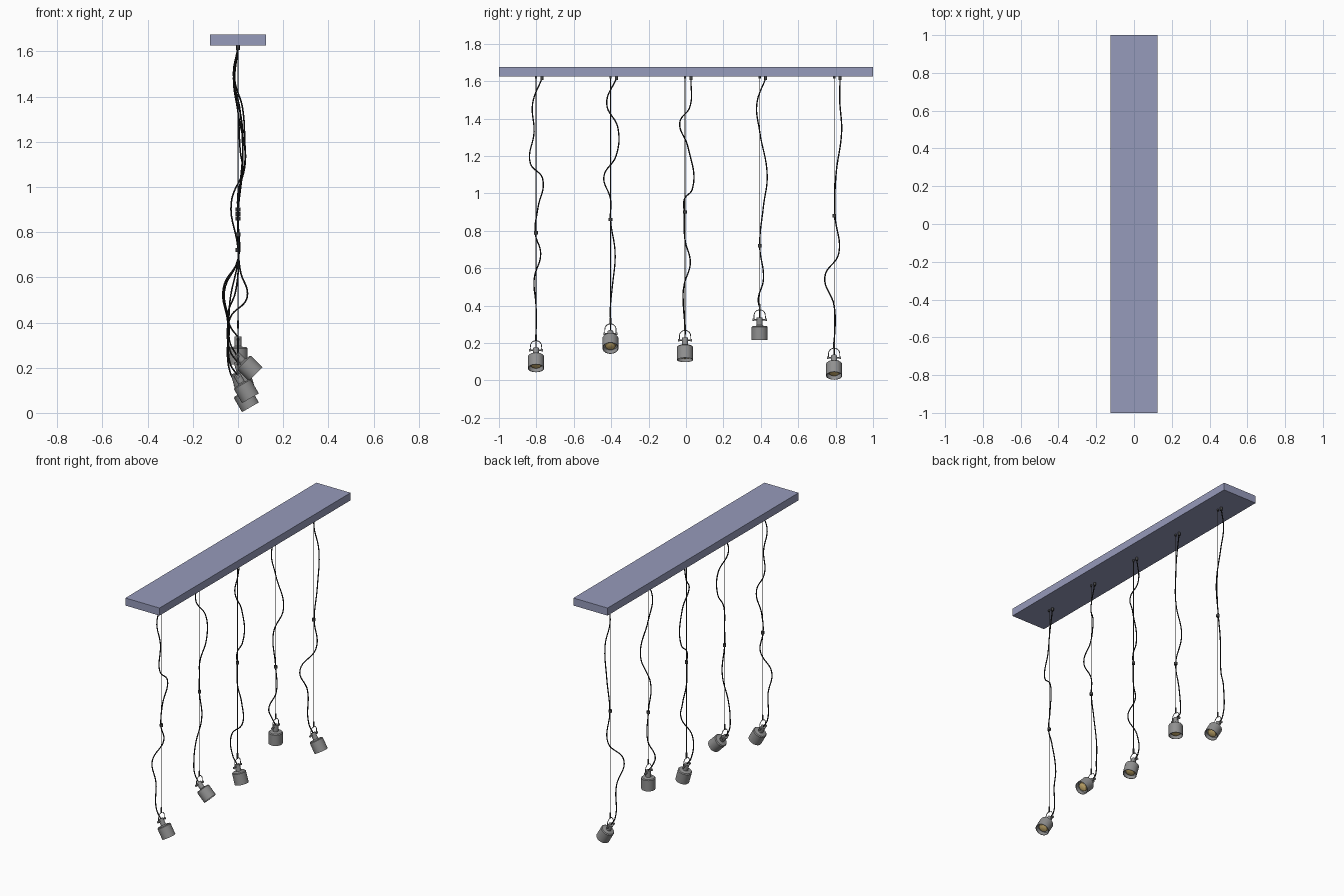
import bpy, bmesh, math
from mathutils import Matrix, Vector

if "Cube" in bpy.data.objects:
    bpy.data.objects.remove(bpy.data.objects["Cube"])


def material(name, rgb):
    m = bpy.data.materials.new(name)
    m.use_nodes = True
    m.diffuse_color = (*rgb, 1)
    bsdf = next(n for n in m.node_tree.nodes if n.type == 'BSDF_PRINCIPLED')
    bsdf.inputs["Base Color"].default_value = (*rgb, 1)
    return m


SLATE = material("slate_blue", (0.305, 0.325, 0.495))
GREY = material("metal_grey", (0.28, 0.28, 0.28))
DARK = material("dark_grey", (0.06, 0.06, 0.06))
BLACK = material("cable_black", (0.012, 0.012, 0.012))
YELLOW = material("warm_bulb", (0.75, 0.54, 0.2))


def finish(bm, name, mat, matrix=None, smooth=True):
    bmesh.ops.recalc_face_normals(bm, faces=bm.faces)
    mesh = bpy.data.meshes.new(name)
    bm.to_mesh(mesh)
    bm.free()
    ob = bpy.data.objects.new(name, mesh)
    bpy.context.collection.objects.link(ob)
    mesh.materials.append(mat)
    if matrix:
        ob.matrix_world = matrix
    if smooth:
        bpy.ops.object.select_all(action='DESELECT')
        ob.select_set(True)
        bpy.context.view_layer.objects.active = ob
        bpy.ops.object.shade_smooth_by_angle(angle=math.radians(35))
    return ob


def cylinder(name, mat, radius, length, matrix, sides=16):
    bm = bmesh.new()
    bmesh.ops.create_cone(bm, cap_ends=True, segments=sides, radius1=radius,
                          radius2=radius, depth=length)
    return finish(bm, name, mat, matrix)


def lathe(name, mat, profile, matrix, sides=32):
    bm = bmesh.new()
    verts = [bm.verts.new((r, 0, z)) for r, z in profile]
    edges = [bm.edges.new(pair) for pair in zip(verts, verts[1:])]
    bmesh.ops.spin(bm, geom=verts + edges, cent=(0, 0, 0), axis=(0, 0, 1),
                   angle=math.tau, steps=sides)
    bmesh.ops.remove_doubles(bm, verts=bm.verts, dist=0.0001)
    return finish(bm, name, mat, matrix)


def tube(name, mat, points, radius):
    curve = bpy.data.curves.new(name, 'CURVE')
    curve.dimensions = '3D'
    curve.bevel_depth = radius
    curve.bevel_resolution = 2
    curve.resolution_u = 8
    curve.use_fill_caps = True
    spline = curve.splines.new('BEZIER')
    spline.bezier_points.add(len(points) - 1)
    for bp, co in zip(spline.bezier_points, points):
        bp.co = co
        bp.handle_left_type = bp.handle_right_type = 'AUTO'
    ob = bpy.data.objects.new(name, curve)
    bpy.context.collection.objects.link(ob)
    curve.materials.append(mat)
    return ob


# Ceiling plate
TOP, UNDER = 1.675, 1.625
bm = bmesh.new()
bmesh.ops.create_cube(bm, size=1, matrix=Matrix.Translation((0, 0, (TOP + UNDER) / 2))
                      @ Matrix.Diagonal((0.25, 2, TOP - UNDER, 1)))
finish(bm, "ceiling_plate", SLATE, smooth=False)

# Lamp shade outline, hanging below its pivot, ending inside at the reflector
SHADE = [(0, 0.012), (0.016, 0.012), (0.016, -0.03), (0.022, -0.034), (0.038, -0.034),
         (0.043, -0.039), (0.043, -0.11), (0.04, -0.11), (0.039, -0.085),
         (0.03, -0.078), (0, -0.078)]
BULB = [(0, -0.1), (0.016, -0.099), (0.026, -0.096), (0.029, -0.09),
        (0.029, -0.077), (0, -0.077)]


def lamp(y, pivot, tilt, clip, sway):
    at = Matrix.Translation
    base = Vector((0, y, pivot))
    pose = at(base) @ Matrix.Rotation(-math.radians(tilt), 4, 'Y')
    lathe("lamp_shade", GREY, SHADE, pose)
    lathe("lamp_bulb", YELLOW, BULB, pose, 20)

    # Pivot bar with end knobs
    across = Matrix.Rotation(math.pi / 2, 4, 'X')
    cylinder("pivot_bar", GREY, 0.004, 0.07, at(base) @ across)
    for side in (-1, 1):
        cylinder("pivot_knob", GREY, 0.007, 0.008,
                 at(base + Vector((0, side * 0.034, 0))) @ across)

    # Hanging bail, ferrule and wire
    arch = [base + Vector((0, 0.03 * math.cos(a), 0.022 + 0.03 * math.sin(a)))
            for a in (math.pi * i / 8 for i in range(9))]
    feet = [base + Vector((0, s * 0.03, 0)) for s in (1, -1)]
    tube("hanging_bail", GREY, [feet[0], *arch, feet[1]], 0.0022)
    hook = pivot + 0.052
    cylinder("wire_ferrule", DARK, 0.005, 0.035, at((0, y, hook + 0.015)))
    cylinder("suspension_wire", DARK, 0.0018, UNDER - hook,
             at((0, y, (UNDER + hook) / 2)), 8)
    cylinder("wire_anchor", DARK, 0.006, 0.01, at((0, y, UNDER - 0.005)))

    # Cable clip and cable outlet
    cylinder("cable_clip", DARK, 0.01, 0.018, at((0, y, clip)))
    cylinder("cable_outlet", DARK, 0.008, 0.02, at((0, y + 0.032, UNDER - 0.01)))

    # Loose power cable from the outlet to the shade neck
    path = [Vector((0, y + 0.032, UNDER - 0.01))]
    path += [Vector((dx, y + dy, z)) for dx, dy, z in sway]
    path.append(Vector((-0.035, y, pivot + 0.06)))
    path.append(pose @ Vector((0, 0, 0.01)))
    tube("power_cable", BLACK, path, 0.0036)


lamp(-0.802, 0.16, 30, 0.79,
     [(-.02, -.018, 1.48), (0, -.01, 1.33), (.01, -.03, 1.16), (.02, .035, 1.08),
      (0, .01, .92), (0, -.005, .79), (0, .025, .68), (-.06, -.01, .54),
      (-.04, 0, .4)])
lamp(-0.404, 0.25, 45, 0.86,
     [(-.015, -.02, 1.48), (.02, .04, 1.35), (.03, .03, 1.2), (.03, -.035, 1.09),
      (0, 0, .97), (0, 0, .86), (0, .025, .68), (-.035, .01, .5), (-.04, 0, .4)])
lamp(-0.005, 0.215, 16, 0.9,
     [(-.015, .025, 1.46), (0, -.028, 1.38), (.02, .015, 1.25), (.01, .038, 1.02),
      (0, -.003, .97), (0, -.005, .9), (0, 0, .75), (.01, .028, .63),
      (.04, -.005, .51), (-.035, -.01, .42)])
lamp(0.394, 0.325, 0, 0.72,
     [(-.02, -.015, 1.48), (0, 0, 1.33), (.03, .04, 1.1), (-.03, .02, .93),
      (0, 0, .72), (-.01, .02, .54), (-.045, -.008, .43)])
lamp(0.792, 0.12, 30, 0.88,
     [(-.02, .03, 1.5), (.01, .04, 1.33), (.02, .01, 1.1), (0, .005, .88),
      (0, .025, .68), (-.065, -.05, .55), (-.045, 0, .4)])
